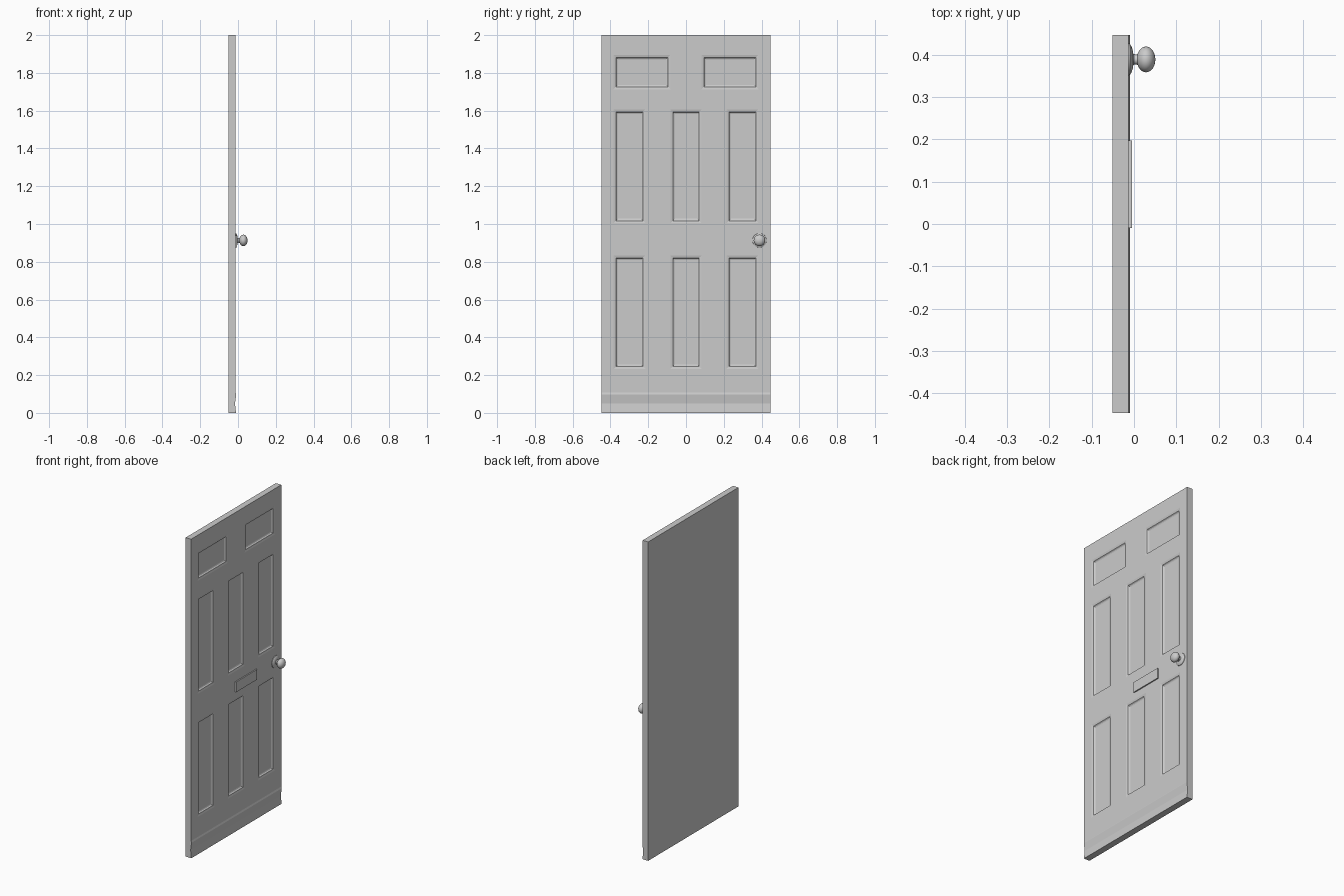
import bpy, bmesh, math
from mathutils import Matrix, Vector

if "Cube" in bpy.data.objects:
    bpy.data.objects.remove(bpy.data.objects["Cube"])

BACK, FACE = -0.0505, -0.0125


def finish(bm, name, smooth=False):
    bmesh.ops.recalc_face_normals(bm, faces=bm.faces)
    me = bpy.data.meshes.new(name)
    bm.to_mesh(me)
    bm.free()
    ob = bpy.data.objects.new(name, me)
    bpy.context.collection.objects.link(ob)
    if smooth:
        bpy.ops.object.select_all(action='DESELECT')
        ob.select_set(True)
        bpy.context.view_layer.objects.active = ob
        bpy.ops.object.shade_smooth_by_angle(angle=math.radians(35))
    return ob


# Door leaf: front grid whose rows also carry the weather bar profile
ys = [-0.447, -0.383, -0.215, -0.083, 0.083, 0.215, 0.383, 0.447]
rows = [(0, -0.0105), (0.05, -0.016), (0.097, -0.0095), (0.108, FACE)]
rows += [(z, FACE) for z in (0.233, 0.833, 1.004, 1.606, 1.713, 1.894, 2.0)]
bm = bmesh.new()
grid = [[bm.verts.new((x, y, z)) for y in ys] for z, x in rows]
cell = {}
for r in range(len(rows) - 1):
    for c in range(len(ys) - 1):
        cell[r, c] = bm.faces.new((grid[r][c], grid[r][c + 1],
                                   grid[r + 1][c + 1], grid[r + 1][c]))
bm.normal_update()

# Sides and flat back
rim = [e for e in bm.edges if e.is_boundary]
ext = bmesh.ops.extrude_edge_only(bm, edges=rim)['geom']
for v in ext:
    if isinstance(v, bmesh.types.BMVert):
        v.co.x = BACK
bmesh.ops.contextual_create(
    bm, geom=[e for e in bm.edges if e.is_boundary])
bmesh.ops.recalc_face_normals(bm, faces=bm.faces)

# Sunk panels: shallow border, then a steep moulding
panels = [[cell[r, c]] for r in (4, 6) for c in (1, 3, 5)]
panels += [[cell[8, 1], cell[8, 2]], [cell[8, 4], cell[8, 5]]]
for faces in panels:
    for width, depth in ((0.013, -0.003), (0.005, -0.006), (0.006, -0.002)):
        bmesh.ops.inset_region(bm, faces=faces, thickness=width, depth=depth,
                               use_even_offset=True, use_boundary=True)
finish(bm, "door_leaf")

# Letter plate
bm = bmesh.new()
bmesh.ops.create_cube(bm, size=1, matrix=Matrix.Translation(
    (-0.010, 0.0935, 0.908)) @ Matrix.Diagonal((0.010, 0.207, 0.064, 1)))
finish(bm, "letter_plate")


# Turned parts around the knob axis, profile given as (x, radius)
def lathe(name, profile, y=0.389, z=0.913, steps=32):
    bm = bmesh.new()
    vs = [bm.verts.new((x, y, z + r)) for x, r in profile]
    es = [bm.edges.new(p) for p in zip(vs, vs[1:])]
    bmesh.ops.spin(bm, geom=vs + es, cent=(0, y, z), axis=(1, 0, 0),
                   angle=2 * math.pi, steps=steps)
    bmesh.ops.remove_doubles(bm, verts=bm.verts, dist=1e-5)
    return finish(bm, name, True)


lathe("knob_rose", [(-0.0135, 0), (-0.0135, 0.038), (-0.010, 0.037),
                    (-0.006, 0.031), (-0.003, 0.022), (-0.002, 0.012),
                    (-0.002, 0)])
ball = [(0.0285 - 0.022 * math.cos(math.pi * i / 14),
         0.0305 * math.sin(math.pi * i / 14)) for i in range(2, 14)]
lathe("knob", [(-0.004, 0.016), (0.0, 0.0125), (0.006, 0.012)] + ball
      + [(0.0505, 0)])
